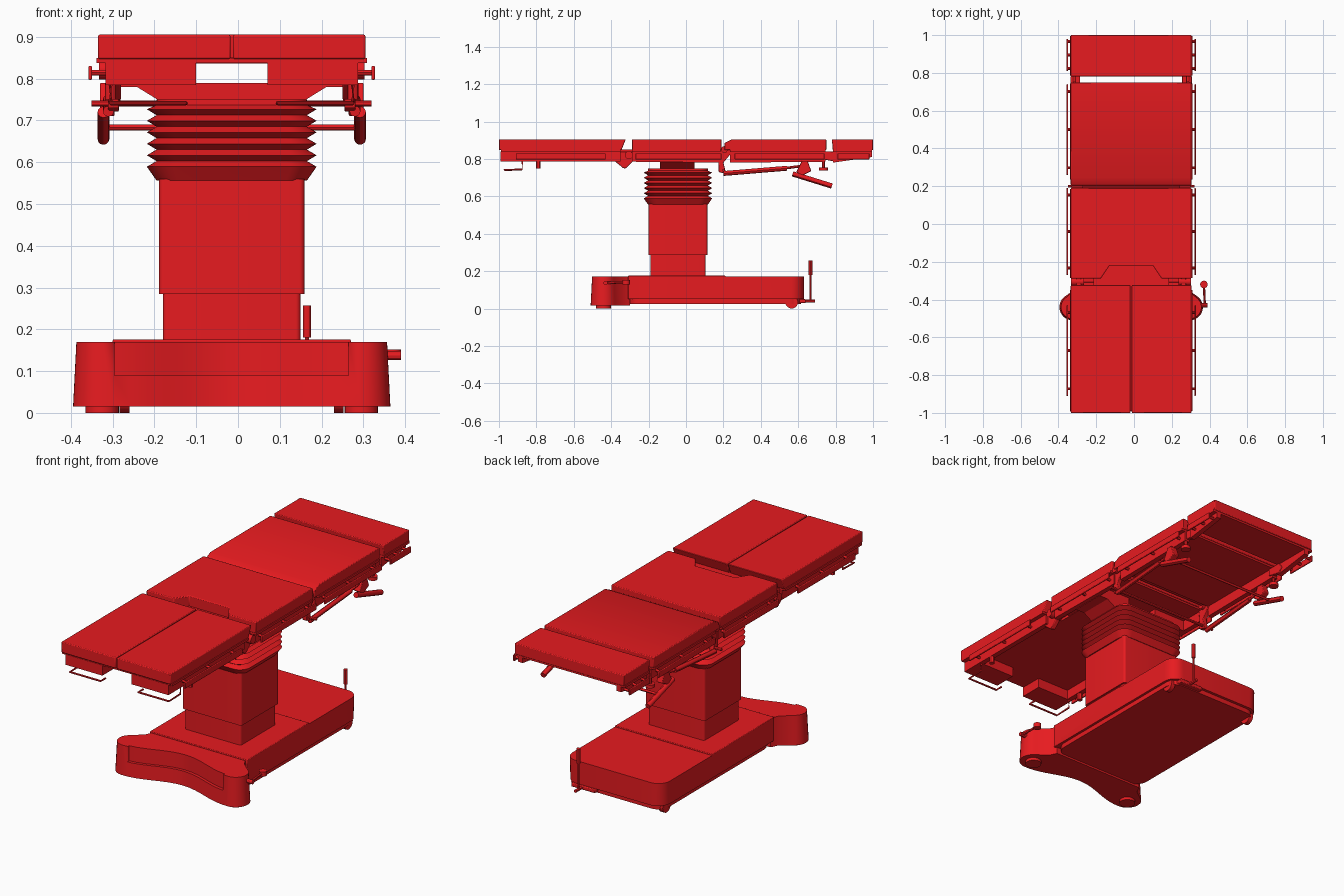
import bpy, bmesh
from math import sin, cos, pi, radians
from mathutils import Vector

if "Cube" in bpy.data.objects:
    bpy.data.objects.remove(bpy.data.objects["Cube"], do_unlink=True)

CX = -0.015                       # centre line of the table
SIDES = ((1, "left"), (-1, "right"))

red = bpy.data.materials.new("red")
red.use_nodes = True
COLOUR = (0.85, 0.0116, 0.015, 1)
red.diffuse_color = COLOUR
red.node_tree.nodes["Principled BSDF"].inputs["Base Color"].default_value = COLOUR


def finish(name, bm, bevel=0):
    bmesh.ops.recalc_face_normals(bm, faces=bm.faces)
    mesh = bpy.data.meshes.new(name)
    bm.to_mesh(mesh)
    bm.free()
    mesh.materials.append(red)
    mesh.shade_smooth()
    mesh.set_sharp_from_angle(angle=radians(30))
    ob = bpy.data.objects.new(name, mesh)
    ob.location.x = CX
    bpy.context.collection.objects.link(ob)
    if bevel:
        mod = ob.modifiers.new("bevel", "BEVEL")
        mod.width, mod.segments, mod.limit_method = bevel, 2, "ANGLE"
    return ob


def loft(name, rings, bevel=0):
    """Skin a list of equal point rings and cap both ends."""
    bm = bmesh.new()
    rows = [[bm.verts.new(p) for p in ring] for ring in rings]
    n = len(rows[0])
    for a, b in zip(rows, rows[1:]):
        for i in range(n):
            j = (i + 1) % n
            bm.faces.new((a[i], a[j], b[j], b[i]))
    bm.faces.new(rows[0])
    bm.faces.new(rows[-1])
    return finish(name, bm, bevel)


def prism(name, pts, axis, lo, hi, bevel=0):
    put = {"x": lambda p, t: (t, p[0], p[1]),
           "y": lambda p, t: (p[0], t, p[1]),
           "z": lambda p, t: (p[0], p[1], t)}[axis]
    return loft(name, [[put(p, t) for p in pts] for t in (lo, hi)], bevel)


def box(name, x, y, z, bevel=0):
    return prism(name, [(x[0], y[0]), (x[1], y[0]), (x[1], y[1]), (x[0], y[1])],
                 "z", z[0], z[1], bevel)


def rod(name, path, r, n=12):
    """Round bar along a path of points, with mitred corners."""
    path = [Vector(p) for p in path]
    rings = []
    for i, p in enumerate(path):
        d = (path[min(i + 1, len(path) - 1)] - path[max(i - 1, 0)]).normalized()
        u = d.cross(Vector((0, 0, 1)) if abs(d.z) < 0.9 else Vector((0, 1, 0))).normalized()
        v = d.cross(u)
        rings.append([p + r * (cos(2 * pi * k / n) * u + sin(2 * pi * k / n) * v)
                      for k in range(n)])
    return loft(name, rings)


def rounded(hx, hy, r, cy, seg=7):
    """Rectangle outline with rounded corners."""
    pts = []
    for q, (sx, sy) in enumerate(((1, 1), (-1, 1), (-1, -1), (1, -1))):
        for k in range(seg + 1):
            a = (q + k / seg) * pi / 2
            pts.append((sx * (hx - r) + r * cos(a), cy + sy * (hy - r) + r * sin(a)))
    return pts


def at(pts, z):
    return [(x, y, z) for x, y in pts]


# Base: body, lower skirt and raised deck
loft("base_body", [at(rounded(0.285, 0.475, r, 0.155), z)
                   for r, z in ((0.07, 0.05), (0.065, 0.17))])
loft("base_skirt", [at(rounded(0.272, 0.46, 0.06, 0.155), z) for z in (0.025, 0.05)])
box("base_deck", (-0.285, 0.285), (-0.31, 0.21), (0.05, 0.176), 0.003)


# Front bumper with two rounded feet and a curved, stepped front
def front_curve(depth):
    xs = [0.28 - 0.04 * k for k in range(15)]
    return [(x, depth - 0.035 * (1 - cos(pi * x / 0.3))) for x in xs]


def bumper_outline(r):
    foot = [(0.27, -0.3), (0.29, -0.34)]
    for k in range(12):
        a = radians(60 - 150 * k / 11)
        foot.append((0.31 + r * cos(a), -0.44 + r * sin(a)))
    return foot + front_curve(-0.37 - r) + [(-x, y) for x, y in reversed(foot)]


bumper = loft("base_bumper", [at(bumper_outline(0.07), 0.015),
                              at(bumper_outline(0.062), 0.17)])
step = front_curve(-0.42) + [(-0.28, -0.6), (0.28, -0.6)]
cutter = prism("bumper_cutter", step, "z", 0.09, 0.2)
cutter.hide_render = True
cutter.hide_set(True)
cut = bumper.modifiers.new("step", "BOOLEAN")
cut.operation, cut.object = "DIFFERENCE", cutter

for s, side in SIDES:
    rod(side + "_front_foot", [(s * 0.31, -0.44, 0), (s * 0.31, -0.44, 0.02)], 0.04, 24)
    rod(side + "_rear_caster", [(s * 0.245, 0.565, 0.034), (s * 0.268, 0.565, 0.034)], 0.034, 20)

# Foot lever on the side and upright pedal handle at the back
rod("side_lever_hub", [(0.35, -0.43, 0.137), (0.405, -0.43, 0.137)], 0.011)
rod("side_lever", [(0.39, -0.43, 0.137), (0.385, -0.32, 0.14)], 0.006)
rod("side_lever_knob", [(0.385, -0.32, 0.128), (0.385, -0.32, 0.152)], 0.02, 16)
rod("pedal_arm", [(0.18, 0.58, 0.04), (0.18, 0.69, 0.04)], 0.008)
rod("pedal_stem", [(0.18, 0.665, 0.04), (0.18, 0.665, 0.2)], 0.005)
rod("pedal_grip", [(0.18, 0.665, z) for z in (0.18, 0.195, 0.257)], 0.01)
box("pedal_hinge", (0.1, 0.24), (0.58, 0.64), (0.03, 0.05), 0.004)

# Column in two telescoping parts, then bellows
loft("lower_column", [at(rounded(0.165, 0.148, 0.012, -0.043), z) for z in (0.17, 0.287)])
loft("upper_column", [at(rounded(0.174, 0.157, 0.012, -0.043), z) for z in (0.285, 0.56)])
folds = []
for k in range(6):
    z = 0.575 + k * 0.0275
    folds.append(at(rounded(0.18, 0.16, 0.05, -0.043), z if k else 0.556))
    folds.append(at(rounded(0.203, 0.183, 0.06, -0.043), z + 0.014))
folds += [at(rounded(0.18, 0.16, 0.05, -0.043), z) for z in (0.737, 0.75)]
loft("bellows", folds)
prism("saddle", [(-0.17, 0.745), (0.17, 0.745), (0.23, 0.782), (0.085, 0.79),
                 (-0.085, 0.79), (-0.23, 0.782)], "y", -0.14, 0.045)

# Cushions
leg_side = [(-1, 0.847), (-0.345, 0.847), (-0.322, 0.905), (-1, 0.905)]
for s, side in SIDES:
    prism(side + "_leg_cushion", leg_side, "x", s * 0.003, s * 0.32, 0.004)
prism("seat_cushion", [(-0.32, -0.288), (-0.16, -0.288), (-0.115, -0.22), (0.115, -0.22),
                       (0.16, -0.288), (0.32, -0.288), (0.32, 0.19), (-0.32, 0.19)],
      "z", 0.847, 0.905, 0.004)
prism("back_cushion", [(0.205, 0.847), (0.75, 0.847), (0.75, 0.905), (0.245, 0.905),
                       (0.205, 0.885)], "x", -0.32, 0.32, 0.004)
prism("head_cushion", [(0.785, 0.847), (1, 0.847), (1, 0.905), (0.78, 0.905)],
      "x", -0.32, 0.32, 0.004)
box("notch_plate", (-0.2, 0.2), (-0.36, -0.2), (0.836, 0.85))

# Frames: a carrier plate, side walls, and accessory rails on posts
sections = {"leg": (-0.99, -0.35, 0.785, 0.785, -0.91, -0.43),
            "seat": (-0.285, 0.185, 0.785, 0.78, -0.27, 0.19),
            "back": (0.235, 0.745, 0.78, 0.785, 0.26, 0.74),
            "head": (0.785, 0.995, 0.78, 0.81, 0.81, 0.98)}
for part, (y0, y1, z0, z1, r0, r1) in sections.items():
    box(part + "_plate", (-0.324, 0.324), (y0, y1), (0.837, 0.849))
    for s, side in SIDES:
        prism(f"{side}_{part}_frame", [(y0, z0), (y1, z1), (y1, 0.839), (y0, 0.839)],
              "x", s * 0.275, s * 0.302)
        box(f"{side}_{part}_rail", sorted((s * 0.334, s * 0.343)), (r0, r1),
            (0.797, 0.83), 0.003)
        for t in (0.08, 0.5, 0.92):
            y = r0 + (r1 - r0) * t
            rod(f"{side}_{part}_rail_post", [(s * 0.295, y, 0.814), (s * 0.338, y, 0.814)], 0.007)

# Paired hinges, mounts, struts and handles
for s, side in SIDES:
    box(side + "_leg_box", sorted((s * 0.085, s * 0.302)), (-0.992, -0.87), (0.785, 0.84))
    rod(side + "_leg_loop", [(s * 0.29, -0.875, 0.787), (s * 0.29, -0.875, 0.744),
                             (s * 0.29, -0.97, 0.741), (s * 0.11, -0.97, 0.741),
                             (s * 0.11, -0.93, 0.741)], 0.005, 8)
    rod(side + "_leg_knob", [(s * 0.29, -0.79, 0.75), (s * 0.29, -0.79, 0.79)], 0.013)
    box(side + "_seat_mount", sorted((s * 0.085, s * 0.28)), (-0.14, 0.045), (0.78, 0.84))
    prism(side + "_leg_hinge", [(-0.38, 0.787), (-0.36, 0.84), (-0.28, 0.84), (-0.285, 0.785),
                                (-0.32, 0.75), (-0.335, 0.75)], "x", s * 0.265, s * 0.29, 0.003)
    rod(side + "_leg_pivot", [(s * 0.25, -0.305, 0.82), (s * 0.318, -0.305, 0.82)], 0.022, 16)
    prism(side + "_back_hinge", [(0.17, 0.84), (0.2, 0.868), (0.25, 0.84), (0.2, 0.78),
                                 (0.215, 0.72), (0.175, 0.73)], "x", s * 0.27, s * 0.296, 0.003)
    rod(side + "_back_pivot", [(s * 0.255, 0.205, 0.85), (s * 0.315, 0.205, 0.85)], 0.018, 16)
    rod(side + "_strut_tube", [(s * 0.295, 0.2, 0.722), (s * 0.295, 0.54, 0.75)], 0.013)
    rod(side + "_strut_piston", [(s * 0.295, 0.52, 0.749), (s * 0.295, 0.64, 0.765)], 0.007)
    prism(side + "_handle_bracket", [(0.59, 0.73), (0.62, 0.79), (0.65, 0.79), (0.67, 0.735),
                                     (0.62, 0.71)], "x", s * 0.28, s * 0.315, 0.003)
    rod(side + "_handle", [(s * 0.307, 0.57, 0.72), (s * 0.307, 0.78, 0.655)], 0.014)
    rod(side + "_head_knob_stem", [(s * 0.29, 0.735, 0.75), (s * 0.29, 0.735, 0.8)], 0.008)
    rod(side + "_head_knob", [(s * 0.29, 0.735, 0.738), (s * 0.29, 0.735, 0.755)], 0.024, 16)
    prism(side + "_head_hinge", [(0.72, 0.8), (0.8, 0.785), (0.82, 0.81), (0.8, 0.84),
                                 (0.72, 0.84)], "x", s * 0.27, s * 0.295, 0.003)

# Cross bars that join the two sides
rod("strut_cross_bar", [(-0.335, 0.2, 0.74), (0.335, 0.2, 0.74)], 0.007)
rod("handle_cross_bar", [(-0.307, 0.69, 0.683), (0.307, 0.69, 0.683)], 0.007)
